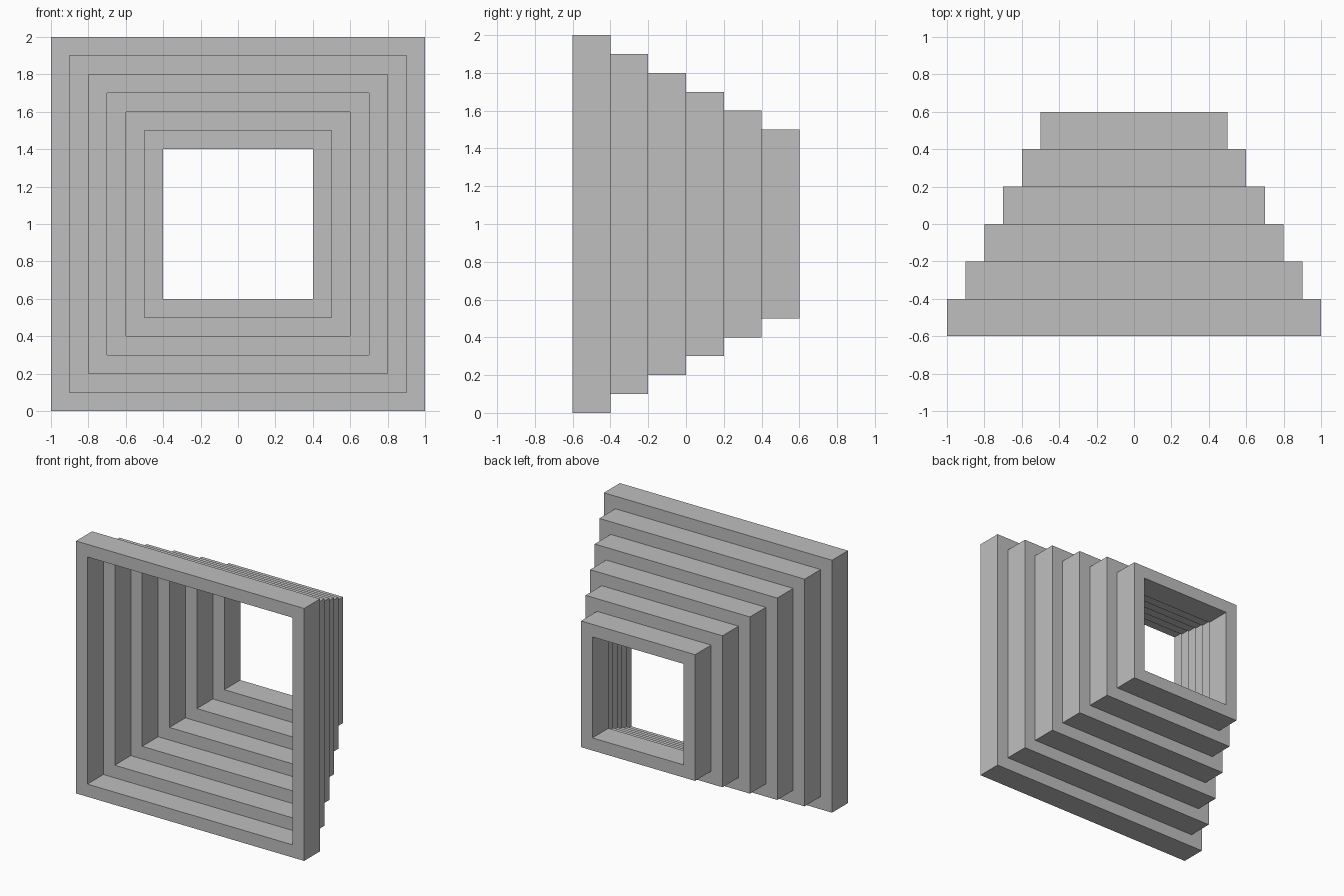
import bpy, bmesh

if "Cube" in bpy.data.objects:
    bpy.data.objects.remove(bpy.data.objects["Cube"])

LAYERS = 6      # nested square frames, front to back
DEPTH = 0.2     # depth of each frame along y
WALL = 0.1      # wall thickness, also the step between frames
CENTRE_Z = 1.0

grey = bpy.data.materials.new("plain_grey")
grey.diffuse_color = (0.52, 0.52, 0.52, 1.0)
grey.use_nodes = True
grey.node_tree.nodes["Principled BSDF"].inputs["Base Color"].default_value = grey.diffuse_color


def square_frame(name, half, y0, y1):
    """Hollow square frame, open along y."""
    bm = bmesh.new()

    def ring(r, y):
        return [bm.verts.new((sx * r, y, CENTRE_Z + sz * r))
                for sx, sz in ((-1, -1), (1, -1), (1, 1), (-1, 1))]

    # Loops around the wall section: outer front, outer back, inner back, inner front
    loops = [ring(half, y0), ring(half, y1),
             ring(half - WALL, y1), ring(half - WALL, y0)]
    for i in range(4):
        a, b = loops[i], loops[(i + 1) % 4]
        for k in range(4):
            n = (k + 1) % 4
            bm.faces.new((a[k], a[n], b[n], b[k]))
    bmesh.ops.recalc_face_normals(bm, faces=bm.faces)

    mesh = bpy.data.meshes.new(name)
    bm.to_mesh(mesh)
    bm.free()
    mesh.materials.append(grey)
    obj = bpy.data.objects.new(name, mesh)
    bpy.context.collection.objects.link(obj)
    return obj


# Frames shrink by one wall thickness at each step backwards
for i in range(LAYERS):
    front = -LAYERS * DEPTH / 2 + i * DEPTH
    square_frame(f"square_frame_{i + 1}", 1.0 - i * WALL, front, front + DEPTH)
